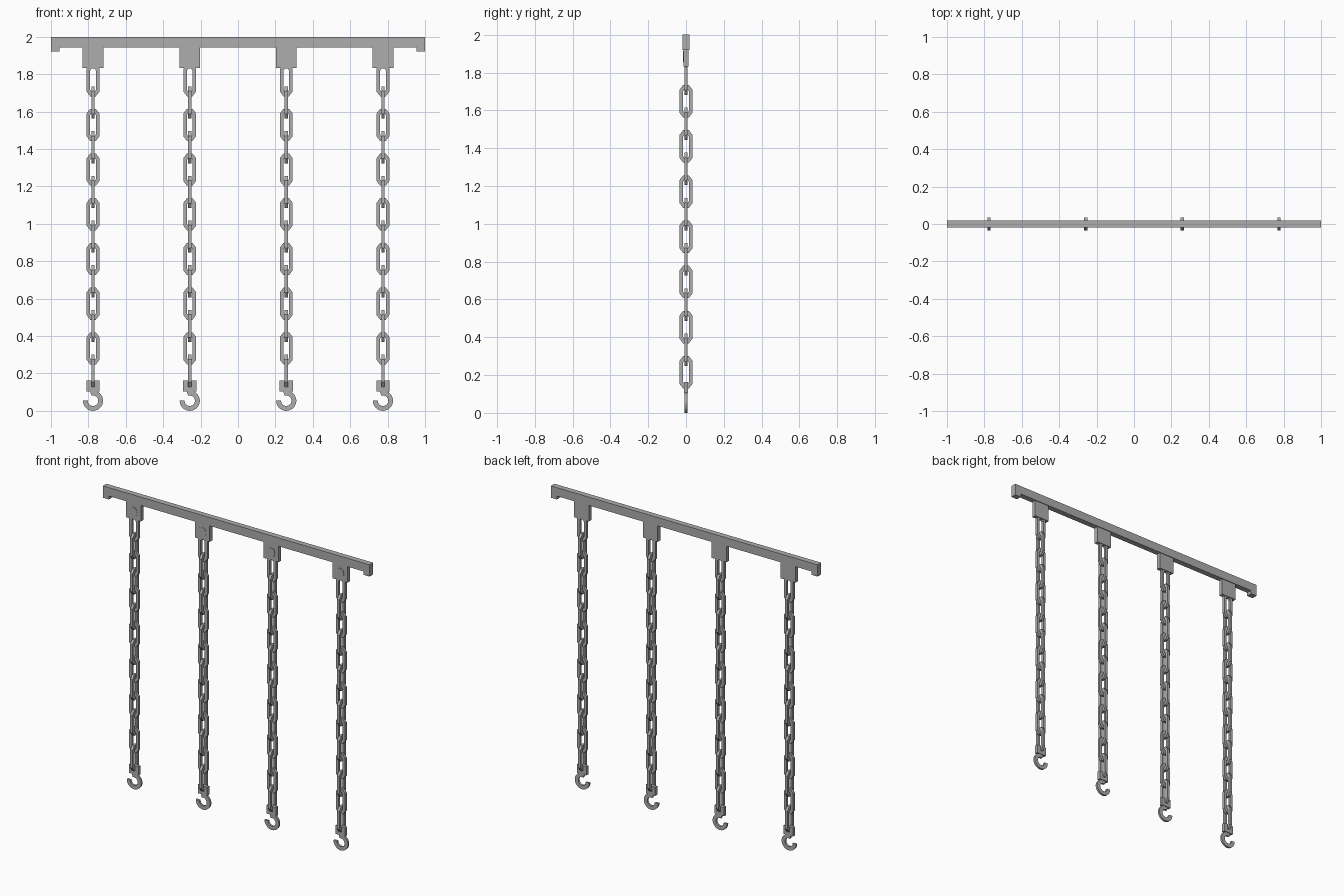
import bpy, bmesh, math

if "Cube" in bpy.data.objects:
    bpy.data.objects.remove(bpy.data.objects["Cube"])

# One steel colour
steel = bpy.data.materials.new("steel_grey")
steel.diffuse_color = (0.42, 0.42, 0.42, 1)
steel.use_nodes = True
steel.node_tree.nodes["Principled BSDF"].inputs["Base Color"].default_value = steel.diffuse_color


def finish(name, bm):
    bmesh.ops.recalc_face_normals(bm, faces=bm.faces)
    mesh = bpy.data.meshes.new(name)
    bm.to_mesh(mesh)
    bm.free()
    mesh.materials.append(steel)
    ob = bpy.data.objects.new(name, mesh)
    bpy.context.collection.objects.link(ob)
    return ob


def extrude_xz(name, profile, y0, y1):
    """Solid prism from an outline in the xz plane."""
    bm = bmesh.new()
    a = [bm.verts.new((x, y0, z)) for x, z in profile]
    b = [bm.verts.new((x, y1, z)) for x, z in profile]
    bm.faces.new(a)
    bm.faces.new(b)
    n = len(a)
    for i in range(n):
        j = (i + 1) % n
        bm.faces.new((a[i], a[j], b[j], b[i]))
    return finish(name, bm)


def rect(x, z0, z1, half):
    return [(x - half, z0), (x + half, z0), (x + half, z1), (x - half, z1)]


def octagon(w, h, cx, cz):
    """Rectangle outline with chamfered corners."""
    return [(w, h - cz), (w - cx, h), (cx - w, h), (-w, h - cz),
            (-w, cz - h), (cx - w, -h), (w - cx, -h), (w, cz - h)]


def link_mesh():
    """Flat chain link with an octagonal slot."""
    bm = bmesh.new()
    outer = octagon(0.034, 0.086, 0.019, 0.025)
    inner = octagon(0.015, 0.062, 0.007, 0.010)
    d = 0.009
    loops = [[bm.verts.new((x, y, z)) for x, z in pts]
             for pts, y in ((outer, -d), (outer, d), (inner, d), (inner, -d))]
    for k in range(4):
        a, b = loops[k], loops[(k + 1) % 4]
        for i in range(8):
            j = (i + 1) % 8
            bm.faces.new((a[i], a[j], b[j], b[i]))
    return finish("chain_link", bm)


# Top rail with a downturned lip at each end
extrude_xz("rail", [(-1, 1.92), (-0.955, 1.92), (-0.955, 1.943), (0.955, 1.943),
                    (0.955, 1.92), (1, 1.92), (1, 2), (-1, 2)], -0.019, 0.019)

# Hook outline: open ring running from the left tip round to the top
cx, cz, ro, ri, steps = 0.0, 0.054, 0.054, 0.028, 20
angles = [math.radians(178 + (468 - 178) * i / steps) for i in range(steps + 1)]
hook = [(cx + ro * math.cos(t), cz + ro * math.sin(t)) for t in angles]
hook += [(cx + ri * math.cos(t), cz + ri * math.sin(t)) for t in reversed(angles)]

base_link = link_mesh()
for n, x in enumerate((-0.775, -0.258, 0.258, 0.775)):
    # Hanger plate with a round rivet on the front
    extrude_xz(f"hanger_{n}", rect(x, 1.832, 1.95, 0.056), -0.014, 0.014)
    disc = [(x + 0.03 * math.cos(math.tau * i / 16),
             1.885 + 0.03 * math.sin(math.tau * i / 16)) for i in range(16)]
    extrude_xz(f"rivet_{n}", disc, -0.017, -0.012)

    # Chain: links alternate by a quarter turn
    for k in range(14):
        if n == 0 and k == 0:
            link = base_link
        else:
            link = bpy.data.objects.new("chain_link", base_link.data)
            bpy.context.collection.objects.link(link)
        link.name = f"chain_link_{n}_{k}"
        link.location = (x, 0, 1.768 - 0.1195 * k)
        link.rotation_euler.z = math.pi / 2 * (k % 2)

    # Hook block and hook
    extrude_xz(f"hook_block_{n}", rect(x, 0.104, 0.163, 0.035), -0.011, 0.011)
    extrude_xz(f"hook_{n}", [(x + px, pz) for px, pz in hook], -0.007, 0.007)
